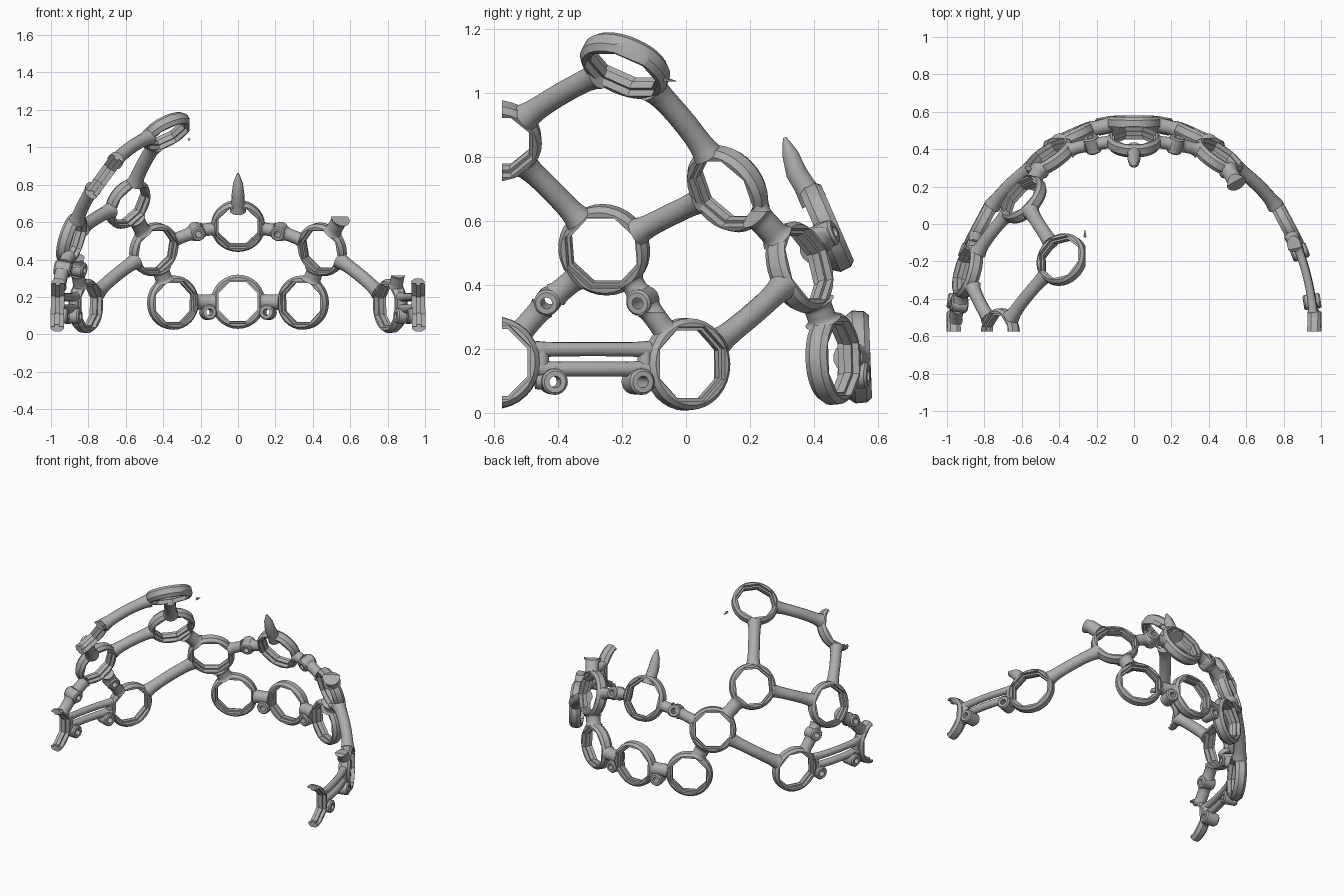
import bpy, bmesh, math
from mathutils import Vector

cube = bpy.data.objects.get("Cube")
if cube:
    bpy.data.objects.remove(cube)

mat = bpy.data.materials.new("matte grey plastic")
mat.use_nodes = True
GREY = (0.42, 0.42, 0.42, 1)
mat.diffuse_color = GREY
mat.node_tree.nodes["Principled BSDF"].inputs["Base Color"].default_value = GREY

# Head-shaped ellipsoid that every part lies on
CENTRE = Vector((0, -0.6, 0.13))
AXES = Vector((0.965, 1.135, 1.135))


def to_unit(p):
    return Vector([(p[i] - CENTRE[i]) / AXES[i] for i in range(3)])


def from_unit(u):
    return Vector([u[i] * AXES[i] + CENTRE[i] for i in range(3)])


def normal(p):
    u = to_unit(p)
    return Vector([u[i] / AXES[i] for i in range(3)]).normalized()


def side(y, z, sign=-1):
    u = to_unit((0, y, z))
    return Vector((sign * AXES.x * math.sqrt(1 - u.y ** 2 - u.z ** 2), y, z))


def finish(bm, name, cuts=()):
    bmesh.ops.recalc_face_normals(bm, faces=bm.faces)
    for co, no in cuts:
        geom = bm.verts[:] + bm.edges[:] + bm.faces[:]
        res = bmesh.ops.bisect_plane(bm, geom=geom, plane_co=co, plane_no=no, clear_outer=True)
        edges = [e for e in res["geom_cut"] if isinstance(e, bmesh.types.BMEdge)]
        if edges:
            bmesh.ops.triangle_fill(bm, use_beauty=True, edges=edges)
    mesh = bpy.data.meshes.new(name)
    bm.to_mesh(mesh)
    bm.free()
    mesh.materials.append(mat)
    ob = bpy.data.objects.new(name, mesh)
    bpy.context.collection.objects.link(ob)
    bpy.ops.object.select_all(action="DESELECT")
    ob.select_set(True)
    bpy.context.view_layer.objects.active = ob
    bpy.ops.object.shade_smooth_by_angle(angle=math.radians(32))
    return ob


def bridge(bm, loops, closed):
    n = len(loops[0])
    for k in range(len(loops) if closed else len(loops) - 1):
        a, b = loops[k], loops[(k + 1) % len(loops)]
        for i in range(n):
            j = (i + 1) % n
            bm.faces.new((a[i], a[j], b[j], b[i]))


def lathe(name, p, profile, segs, cuts=()):
    """Closed profile of (radius, offset along normal, octagonal?) spun round the normal."""
    p = Vector(p)
    n = normal(p)
    u = Vector((0, 0, 1)).cross(n).normalized()
    v = n.cross(u)
    bm = bmesh.new()
    loops = []
    for r, h, octagonal in profile:
        loop = []
        for i in range(segs):
            t = 2 * math.pi * i / segs
            off = (t + math.pi / 8) % (math.pi / 4) - math.pi / 8
            rr = r / math.cos(off) if octagonal else r
            loop.append(bm.verts.new(p + n * h + (u * math.cos(t) + v * math.sin(t)) * rr))
        loops.append(loop)
    bridge(bm, loops, True)
    return finish(bm, name, cuts)


RING = [(0.129, 0.036, False), (0.143, 0.02, False), (0.145, -0.016, False),
        (0.131, -0.036, False), (0.115, -0.036, True), (0.115, -0.012, True),
        (0.105, -0.012, True), (0.105, 0.014, True), (0.115, 0.014, True), (0.115, 0.036, True)]
BOSS = [(0.034, 0.046, False), (0.041, 0.038, False), (0.041, -0.038, False),
        (0.034, -0.046, False), (0.018, -0.046, False), (0.018, 0.046, False)]


def ring(name, p, cuts=()):
    return lathe(name, p, RING, 32, cuts)


def boss(name, p):
    return lathe(name, p, BOSS, 20)


def tube(name, pts, radii, cuts=(), segs=14):
    bm = bmesh.new()
    loops = []
    for k, p in enumerate(pts):
        d = (pts[min(k + 1, len(pts) - 1)] - pts[max(k - 1, 0)]).normalized()
        u = d.cross(normal(p)).normalized()
        v = d.cross(u)
        loops.append([bm.verts.new(p + (u * math.cos(t) + v * math.sin(t)) * radii[k])
                      for t in (2 * math.pi * i / segs for i in range(segs))])
    bridge(bm, loops, False)
    bm.faces.new(loops[0])
    bm.faces.new(loops[-1])
    return finish(bm, name, cuts)


def strut(name, a, b, r=0.034, trim_a=0.128, trim_b=0.128, flare=1.3, cuts=(), steps=12):
    """Tube following the head surface, trimmed at ring rims and flared at both ends."""
    a, b = Vector(a), Vector(b)
    length = (b - a).length
    t0, t1 = trim_a / length, 1 - trim_b / length
    ua, ub = to_unit(a), to_unit(b)
    pts, radii = [], []
    for i in range(steps + 1):
        s = i / steps
        t = t0 + (t1 - t0) * s
        u = ua.lerp(ub, t).normalized() * (ua.length * (1 - t) + ub.length * t)
        pts.append(from_unit(u))
        radii.append(r * (1 + (flare - 1) * abs(2 * s - 1) ** 5))
    return tube(name, pts, radii, cuts)


FRONT_CUT = ((0, -0.575, 0), (0, -1, 0))

# Single rings
crown = (-0.385, -0.19, 1.085)
upper = (-0.59, 0.13, 0.70)
temple = (-0.89, -0.255, 0.51)
brow = (-0.715, -0.595, 0.85)
nape = (0, 0.54, 0.175)
back_top = (0, 0.44, 0.58)
ring("crown_ring", crown, [((-0.26, 0, 0), (1, 0, 0))])
ring("upper_ring", upper)
ring("temple_ring", temple)
ring("brow_ring", brow, [FRONT_CUT])
ring("nape_ring", nape)
ring("back_top_ring", back_top)

# Struts of the right side of the cap
strut("crown_upper_strut", crown, upper, 0.037)
strut("crown_brow_strut", crown, brow, 0.035)
strut("temple_brow_strut", temple, brow, 0.035, cuts=[FRONT_CUT])
strut("temple_upper_strut", temple, upper, 0.035)

# Parts on both sides; the left side is broken off above its lower rings
for sign, label in ((-1, "right"), (1, "left")):
    ear = (sign * 0.815, 0.003, 0.152)
    rear = (sign * 0.45, 0.355, 0.455)
    low = (sign * 0.348, 0.46, 0.17)
    cheek = side(-0.6, 0.157, sign)
    ring(label + "_ear_ring", ear)
    ring(label + "_rear_ring", rear)
    ring(label + "_low_ring", low)
    ring(label + "_cheek_ring", cheek, [FRONT_CUT])

    strut(label + "_ear_rear_strut", ear, rear, 0.036)
    strut(label + "_rear_low_strut", rear, low, 0.045)
    strut(label + "_low_nape_strut", low, nape, 0.04, flare=1.2)
    rear_boss = Vector((sign * 0.222, 0.425, 0.55))
    strut(label + "_rear_boss_strut", rear, rear_boss, 0.034, trim_b=0.03)
    strut(label + "_back_boss_strut", rear_boss, back_top, 0.034, trim_a=0.03)
    boss(label + "_rear_boss", rear_boss)
    boss(label + "_nape_boss", (sign * 0.16, 0.525, 0.118))

    # Stub or full strut towards the upper ring
    stub_cut = [((0, 0, 0.63), (0, 0, 1))] if sign > 0 else []
    strut(label + "_rear_upper_strut", rear, (sign * 0.59, 0.13, 0.70), 0.042, cuts=stub_cut)

    # Slotted double bar between the ear and cheek rings
    for bar, z, r in (("upper", 0.198, 0.022), ("lower", 0.137, 0.023)):
        strut(label + "_" + bar + "_bar", side(-0.475, z, sign), side(-0.115, z, sign), r,
              trim_a=0, trim_b=0, flare=1.25)
    for end, y in (("cheek", -0.452), ("ear", -0.128)):
        strut(label + "_" + end + "_bar_end", side(y, 0.125, sign), side(y, 0.21, sign), 0.024,
              trim_a=0, trim_b=0, flare=1, steps=3)

    # Lower bosses and their arms
    for end, y, y_arm in (("cheek", -0.415, -0.47), ("ear", -0.15, -0.1)):
        p = side(y, 0.098, sign)
        boss(label + "_" + end + "_lower_boss", p)
        for arm, q in (("rim", side(y_arm, 0.1, sign)), ("bar", side(y, 0.145, sign))):
            strut(label + "_" + end + "_" + arm + "_arm", p, q, 0.026,
                  trim_a=0.03, trim_b=0, flare=1, steps=2)

    # Upper bosses joining the temple ring
    cut = [((0, 0, 0.315), (0, 0, 1))] if sign > 0 else []
    for end, y, base, top in (("cheek", -0.43, cheek, (-0.345, 0.42)), ("ear", -0.135, ear, (-0.17, 0.41))):
        p = side(y, 0.35, sign)
        if sign < 0:
            boss(label + "_" + end + "_upper_boss", p)
            strut(label + "_" + end + "_temple_arm", p, side(top[0], top[1], sign), 0.036,
                  trim_a=0.03, trim_b=0, flare=1.15, steps=5)
        if sign < 0 or end == "ear":
            strut(label + "_" + end + "_boss_arm", p, base, 0.036, trim_a=0.03, flare=1.15,
                  cuts=cut + [FRONT_CUT])

# Broken spike above the back ring and a loose sliver beside the crown
tube("back_spike", [Vector((0, y, z)) for y, z in ((0.4, 0.66), (0.37, 0.71), (0.345, 0.75), (0.325, 0.81), (0.308, 0.86))],
     [0.044, 0.035, 0.034, 0.026, 0.006])
tube("loose_sliver", [Vector((-0.262, -0.07, 1.042)), Vector((-0.262, -0.03, 1.036))],
     [0.009, 0.001], segs=4)
